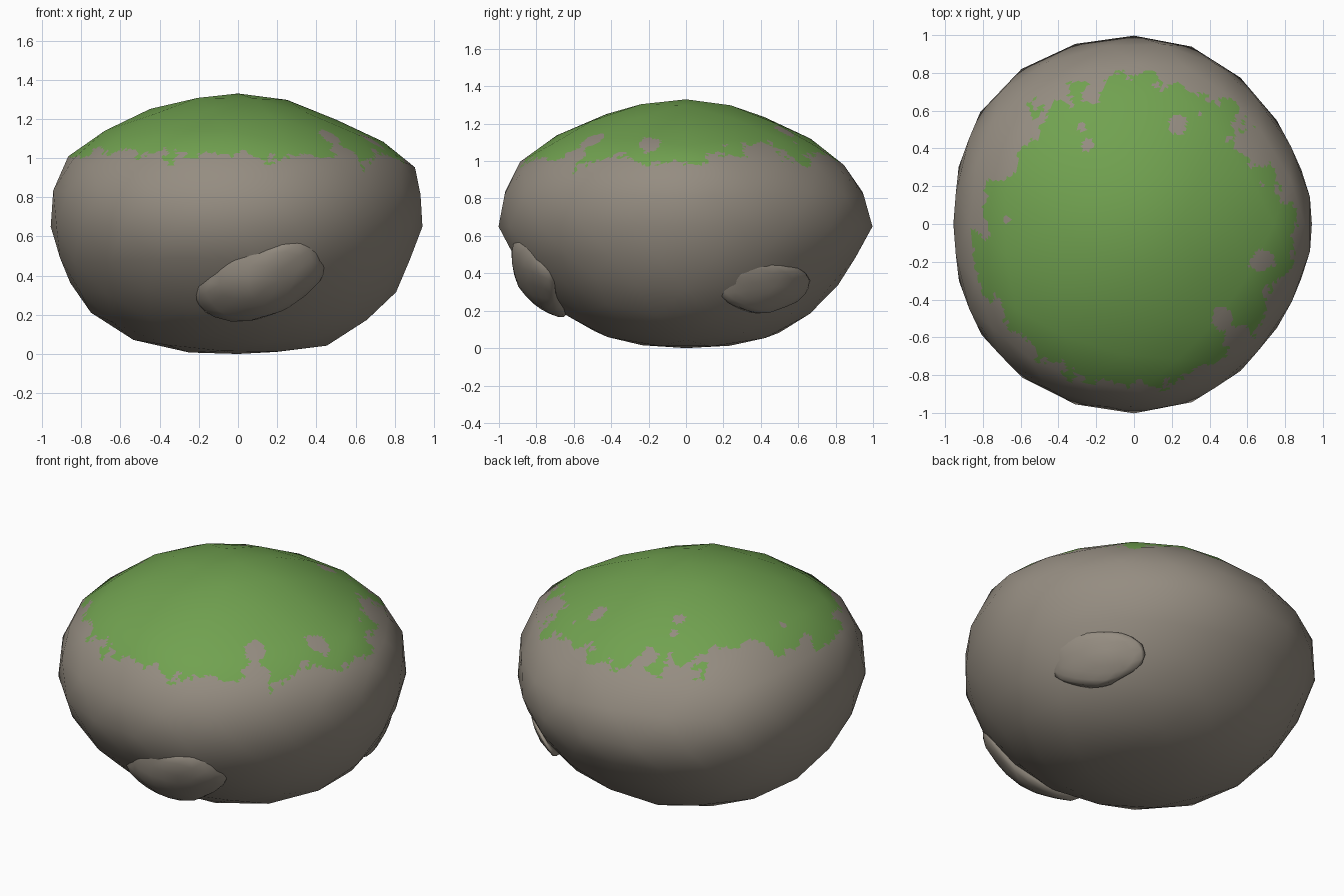
import bpy, bmesh, math
from mathutils import Vector, Matrix, noise
from mathutils.bvhtree import BVHTree

if "Cube" in bpy.data.objects:
    bpy.data.objects.remove(bpy.data.objects["Cube"])


def material(name, rgb):
    m = bpy.data.materials.new(name)
    m.diffuse_color = (*rgb, 1)
    m.use_nodes = True
    m.node_tree.nodes["Principled BSDF"].inputs["Base Color"].default_value = m.diffuse_color
    return m


STONE = material("stone", (0.30, 0.265, 0.22))
MOSS = material("moss", (0.165, 0.36, 0.08))

# Boulder cross-sections: height, then reach to left, right, front, back
RINGS = [
    (0.00, 0.00, 0.00, 0.00, 0.00),
    (0.01, 0.28, 0.27, 0.20, 0.22),
    (0.05, 0.48, 0.48, 0.41, 0.43),
    (0.12, 0.62, 0.61, 0.56, 0.59),
    (0.21, 0.75, 0.73, 0.69, 0.69),
    (0.32, 0.83, 0.81, 0.80, 0.80),
    (0.45, 0.90, 0.885, 0.905, 0.895),
    (0.64, 0.955, 0.94, 1.00, 0.995),
    (0.77, 0.955, 0.95, 1.00, 0.985),
    (0.89, 0.94, 0.935, 0.95, 0.915),
    (1.00, 0.875, 0.865, 0.885, 0.825),
    (1.09, 0.77, 0.73, 0.76, 0.715),
    (1.19, 0.595, 0.515, 0.60, 0.535),
    (1.295, 0.31, 0.26, 0.30, 0.265),
    (1.33, 0.00, 0.00, 0.00, 0.00),
]
SEGMENTS, STEPS, SPLIT = 120, 5, 14


def spline(p0, p1, p2, p3, t):
    return [0.5 * (2 * b + (c - a) * t + (2 * a - 5 * b + 4 * c - d) * t * t
                   + (3 * b - a - 3 * c + d) * t ** 3)
            for a, b, c, d in zip(p0, p1, p2, p3)]


def ring_points(ring):
    z, left, right, front, back = ring
    for i in range(SEGMENTS):
        a = 2 * math.pi * i / SEGMENTS
        c, s = math.cos(a), math.sin(a)
        # Fuller on the left side, most of all at the back left
        e = 2 / (2.035 - 0.235 * c + 0.09 * s * max(-c, 0))
        x = math.copysign(abs(c) ** e, c) * (right if c > 0 else left)
        y = math.copysign(abs(s) ** e, s) * (back if s > 0 else front)
        yield Vector((x, y, z))


def smooth_form():
    """Search tree of the smooth lofted shape that the boulder is cut from."""
    bm = bmesh.new()
    flip = lambda r: (r[0], *[-v for v in r[1:]])
    ctrl = [flip(RINGS[1])] + RINGS + [flip(RINGS[-2])]
    rows = []
    for k in range(len(RINGS) - 1):
        for j in range(STEPS):
            if k or j:
                ring = spline(*ctrl[k:k + 4], j / STEPS)
                rows.append([bm.verts.new(p) for p in ring_points(ring)])
    bottom = bm.verts.new((0, 0, 0))
    top = bm.verts.new((0, 0, RINGS[-1][0]))
    for i in range(SEGMENTS):
        j = (i + 1) % SEGMENTS
        bm.faces.new((bottom, rows[0][j], rows[0][i]))
        bm.faces.new((top, rows[-1][i], rows[-1][j]))
        for lo, hi in zip(rows, rows[1:]):
            bm.faces.new((lo[i], lo[j], hi[j], hi[i]))
    tree = BVHTree.FromBMesh(bm)
    bm.free()
    return tree


# Bare spots inside the moss: x, y, radius
BARE = [(0.46, -0.52, 0.07), (0.53, -0.60, 0.07), (0.67, -0.19, 0.065),
        (0.24, 0.54, 0.045), (0.58, 0.42, 0.06), (0.66, 0.36, 0.06),
        (-0.69, 0.29, 0.06), (-0.25, 0.42, 0.025), (-0.28, 0.51, 0.02),
        (-0.63, -0.67, 0.09), (-0.67, 0.02, 0.015)]


def is_mossy(p):
    rough = noise.fractal(p * 5.5, 0.5, 2.0, 4)
    back = max(p.y, 0)
    edge = 1.03 + 0.03 * p.y - 0.025 * p.x
    edge += 0.22 * back * (abs(p.x - 0.07) - 0.32)   # tongue at the back
    if p.z + (0.055 + 0.08 * back) * rough < edge:
        return False
    return all(math.hypot(p.x - x, p.y - y) > r * (1 + 0.5 * rough)
               for x, y, r in BARE)


def finish(bm, name, mats):
    me = bpy.data.meshes.new(name)
    bm.to_mesh(me)
    bm.free()
    me.shade_smooth()
    for m in mats:
        me.materials.append(m)
    ob = bpy.data.objects.new(name, me)
    bpy.context.collection.objects.link(ob)
    return ob


def build_boulder():
    # Low-poly ball pushed out onto the smooth form
    tree = smooth_form()
    core = Vector((0, 0, 0.65))
    cage = bmesh.new()
    bmesh.ops.create_icosphere(cage, subdivisions=3, radius=1)
    for v in cage.verts:
        way = Vector((v.co.x, v.co.y, v.co.z * 0.67)).normalized()
        hit = tree.ray_cast(core, way)[0]
        v.co = hit or core + way * 0.67
    cage.normal_update()
    # Split each flat face finely so the moss edge can wander across it
    bm, found, normals = bmesh.new(), {}, []

    def point(face, i, j):
        w = (i / SPLIT, j / SPLIT, 1 - (i + j) / SPLIT)
        co = sum((v.co * t for v, t in zip(face.verts, w)), Vector())
        key = tuple(round(c, 4) for c in co)
        if key not in found:
            found[key] = bm.verts.new(co)
            no = sum((v.normal * t for v, t in zip(face.verts, w)), Vector())
            normals.append(no.normalized())
        return found[key]

    for face in cage.faces:
        for i in range(SPLIT):
            for j in range(SPLIT - i):
                a, b = point(face, i + 1, j), point(face, i, j + 1)
                bm.faces.new((a, b, point(face, i, j)))
                if i + j < SPLIT - 1:
                    bm.faces.new((a, point(face, i + 1, j + 1), b))
    cage.free()
    for f in bm.faces:
        f.material_index = int(is_mossy(f.calc_center_median()))
    ob = finish(bm, "mossy_boulder", [STONE, MOSS])
    # Shade smoothly across the big faces
    ob.data.normals_split_custom_set_from_vertices(normals)


def build_lump(name, centre, normal, along, size, bend):
    """Thin stone swelling that bends with the boulder, facing the normal."""
    w = Vector(normal).normalized()
    u = Vector(along)
    u = (u - w * u.dot(w)).normalized()
    v = w.cross(u)
    turn = Matrix((u, v, w)).transposed()
    bm = bmesh.new()
    bmesh.ops.create_icosphere(bm, subdivisions=3, radius=1)
    for vert in bm.verts:
        p = vert.co * (1 + 0.15 * noise.noise(vert.co * 1.6 + Vector(centre)))
        p = Vector(a * b for a, b in zip(p, size))
        p.z -= (p.x ** 2 + p.y ** 2) * bend
        vert.co = Vector(centre) + turn @ p
    finish(bm, name, [STONE])


build_boulder()
build_lump("front_lump", (0.13, -0.815, 0.375), (0.12, -0.83, -0.48),
           (0.85, 0.0, 0.45), (0.35, 0.22, 0.085), 0.6)
build_lump("right_lump", (0.65, 0.425, 0.315), (0.75, 0.42, -0.5),
           (-0.5, 0.85, -0.08), (0.27, 0.16, 0.04), 0.5)
